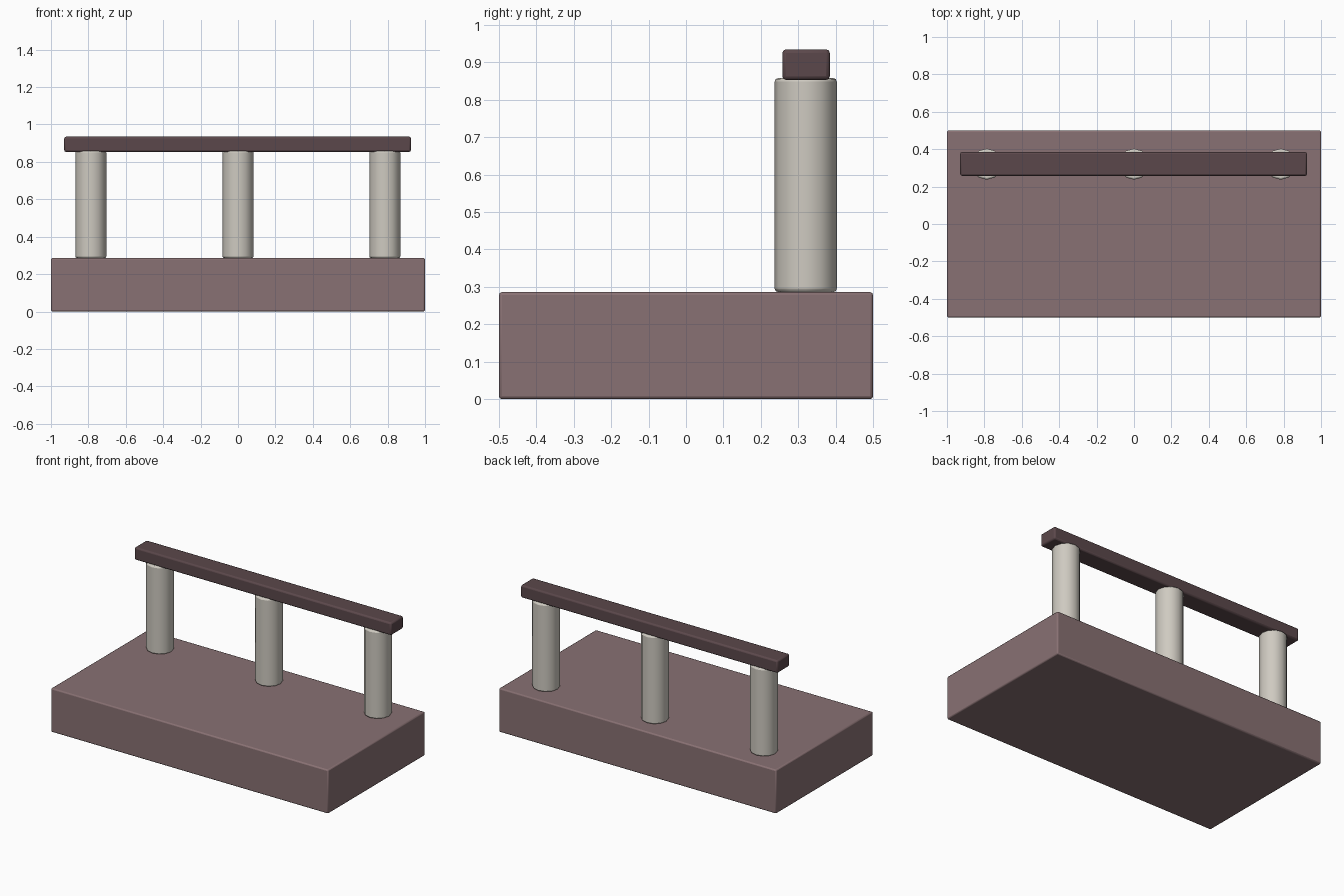
import bpy
import math

cube = bpy.data.objects.get("Cube")
if cube:
    bpy.data.objects.remove(cube, do_unlink=True)


def material(name, rgb):
    m = bpy.data.materials.new(name)
    m.use_nodes = True
    color = (*rgb, 1)
    m.diffuse_color = color
    m.node_tree.nodes["Principled BSDF"].inputs["Base Color"].default_value = color
    return m


def finish(name, mat, width):
    ob = bpy.context.object
    ob.name = name
    ob.data.materials.append(mat)
    bpy.ops.object.transform_apply(location=False, rotation=True, scale=True)
    bevel = ob.modifiers.new("Rounded edges", "BEVEL")
    bevel.width = width
    bevel.segments = 2
    bevel.limit_method = "ANGLE"
    bevel.angle_limit = math.radians(45)
    bpy.ops.object.shade_smooth_by_angle(angle=math.radians(35))


def box(name, mat, center, size, width):
    bpy.ops.mesh.primitive_cube_add(size=1, location=center)
    bpy.context.object.scale = size
    finish(name, mat, width)


mauve = material("dusty mauve", (0.25, 0.165, 0.172))
plum = material("dark plum", (0.105, 0.064, 0.07))
stone = material("pale stone", (0.62, 0.59, 0.53))

# Solid slab
box("base", mauve, (0, 0, 0.143), (2, 1, 0.286), 0.008)

# Three round posts near the back edge
for side, x in (("right", -0.787), ("middle", 0), ("left", 0.785)):
    bpy.ops.mesh.primitive_cylinder_add(
        vertices=12, radius=0.083, depth=0.572, location=(x, 0.32, 0.572))
    finish(side + "_post", stone, 0.009)

# Handrail across the posts
box("handrail", plum, (-0.002, 0.321, 0.894), (1.854, 0.127, 0.082), 0.01)
